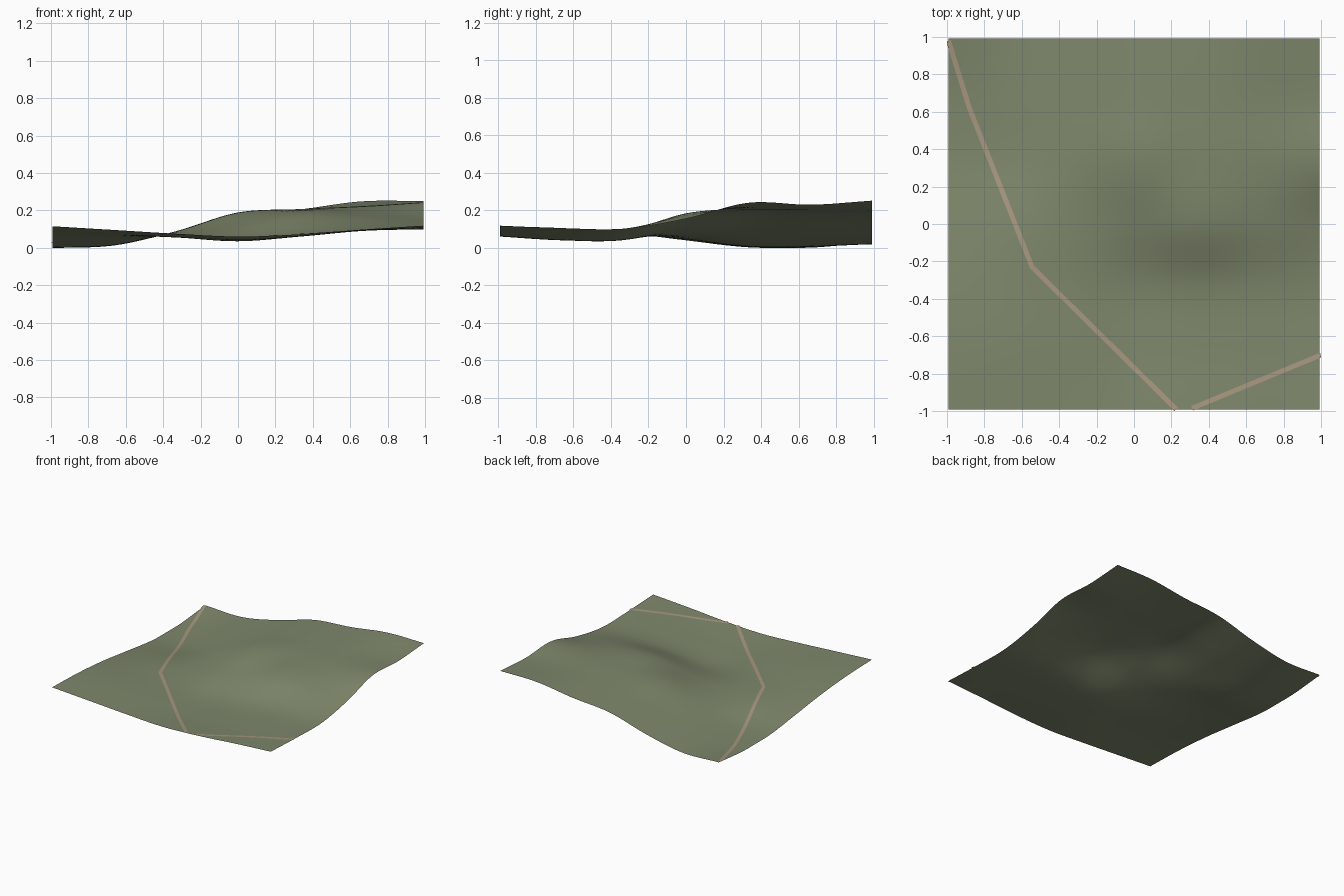
import bpy
from mathutils import Vector

if "Cube" in bpy.data.objects:
    bpy.data.objects.remove(bpy.data.objects["Cube"])

HALF = 0.993
# coarse height samples: rows front to back, columns left to right
H = [
    [.115, .095, .075, .060, .072, .097, .118],
    [.105, .090, .065, .040, .060, .090, .105],
    [.080, .070, .055, .042, .075, .100, .102],
    [.040, .050, .072, .120, .180, .175, .155],
    [.003, .015, .088, .185, .205, .218, .240],
    [.001, .016, .085, .180, .205, .225, .230],
    [.030, .022, .085, .175, .205, .248, .250],
]


def cubic(v, t):
    # Catmull-Rom through evenly spaced samples, t in 0..1
    n = len(v) - 1
    s = min(max(t, 0), 1) * n
    i = min(int(s), n - 1)
    f = s - i
    b, c = v[i], v[i + 1]
    a = v[i - 1] if i > 0 else 2 * b - c
    d = v[i + 2] if i + 2 <= n else 2 * c - b
    return b + 0.5 * f * (c - a + f * (2*a - 5*b + 4*c - d + f * (3*(b - c) + d - a)))


def height(x, y):
    u, v = (x / HALF + 1) / 2, (y / HALF + 1) / 2
    return max(0, cubic([cubic(row, u) for row in H], v))


def material(name, color):
    m = bpy.data.materials.new(name)
    m.diffuse_color = color
    m.use_nodes = True
    m.node_tree.nodes["Principled BSDF"].inputs["Base Color"].default_value = m.diffuse_color
    return m


def grid_object(name, rows, mat):
    # skin a grid of points with quads
    n = len(rows[0])
    verts = [p for r in rows for p in r]
    faces = [(j*n + i, j*n + i + 1, (j+1)*n + i + 1, (j+1)*n + i)
             for j in range(len(rows) - 1) for i in range(n - 1)]
    me = bpy.data.meshes.new(name)
    me.from_pydata(verts, [], faces)
    me.materials.append(mat)
    me.shade_smooth()
    ob = bpy.data.objects.new(name, me)
    bpy.context.collection.objects.link(ob)
    return ob


# rolling ground sheet
N = 64
axis = [HALF * (2 * i / N - 1) for i in range(N + 1)]
grid_object("ground", [[(x, y, height(x, y)) for x in axis] for y in axis],
            material("grass", (0.21, 0.245, 0.15, 1)))


# narrow trail ribbons draped just above the ground
def trail(name, pts, mat, width=0.026, lift=0.003):
    pts = [Vector(p) for p in pts]
    dirs = [(b - a).normalized() for a, b in zip(pts, pts[1:])]
    sides = []
    for k in range(len(pts)):
        d = (dirs[max(k - 1, 0)] + dirs[min(k, len(dirs) - 1)]).normalized()
        miter = d.dot(dirs[min(k, len(dirs) - 1)])
        sides.append(Vector((d.y, -d.x)) * (width / 2 / miter))
    left, right = [], []
    for k in range(len(pts) - 1):
        steps = max(2, int((pts[k + 1] - pts[k]).length / 0.03))
        for s in range(steps + (k == len(pts) - 2)):
            c = pts[k].lerp(pts[k + 1], s / steps)
            o = sides[k].lerp(sides[k + 1], s / steps)
            for line, p in ((left, c - o), (right, c + o)):
                x, y = (min(max(q, -1), 1) for q in p)
                line.append((x, y, height(x, y) + lift))
    grid_object(name, [right, left], mat)


dirt = material("dirt", (0.39, 0.31, 0.21, 1))
trail("long_trail", [(-.992, .98), (-.88, .62), (-.545, -.23), (.225, -.99)], dirt)
trail("short_trail", [(.31, -.985), (1.0, -.70)], dirt)
